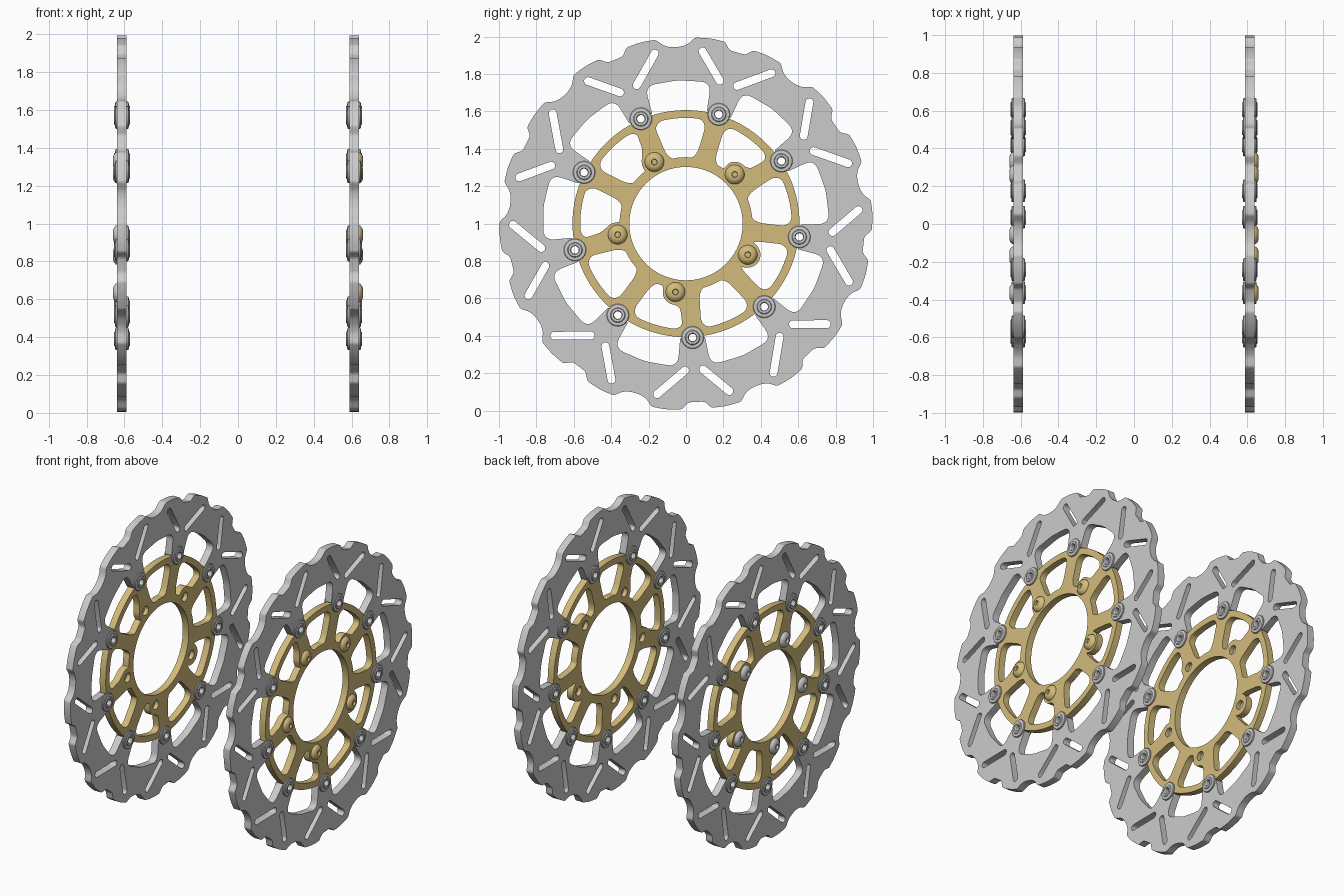
import bpy, bmesh
from math import sin, cos, radians, sqrt, pi
from mathutils import Matrix, Vector

if "Cube" in bpy.data.objects:
    bpy.data.objects.remove(bpy.data.objects["Cube"])

CX = 0.613                                    # disc centre plane, mirrored in x
BOBBINS = [73.3 + 40 * i for i in range(9)]   # floating rivets, degrees
BOLTS = [45.2 + 72 * i for i in range(5)]     # hub bolts, degrees
RB, RH = 0.61, 0.37                           # their pitch radii
TO_SIDE = Matrix(((0, 0, 1, CX), (1, 0, 0, 0), (0, 1, 0, 1), (0, 0, 0, 1)))

gold = bpy.data.materials.new("gold_anodised")
gold.diffuse_color = (0.65, 0.5, 0.2, 1)
gold.use_nodes = True
gold.node_tree.nodes["Principled BSDF"].inputs["Base Color"].default_value = gold.diffuse_color


def pol(a, r):
    return Vector((r * cos(radians(a)), r * sin(radians(a))))


def circle(c, r, n=24):
    return [c + pol(360 * i / n, r) for i in range(n)]


def fillet(pts, n=5):
    """Round a closed path of (point, trim length)."""
    out = []
    for i, (p, r) in enumerate(pts):
        if r == 0:
            out.append(p)
            continue
        a, b = pts[i - 1][0] - p, pts[(i + 1) % len(pts)][0] - p
        s = p + a.normalized() * min(r, a.length * 0.48)
        e = p + b.normalized() * min(r, b.length * 0.48)
        for k in range(n + 1):
            t = k / n
            out.append(s * (1 - t) ** 2 + p * 2 * t * (1 - t) + e * t * t)
    return out


def finish(name, bm, mat=None, mirror=True, flip=False):
    bm.transform(TO_SIDE)
    if flip:
        bm.transform(Matrix.Scale(-1, 4, (1, 0, 0)))
    bmesh.ops.recalc_face_normals(bm, faces=bm.faces)
    me = bpy.data.meshes.new(name)
    bm.to_mesh(me)
    bm.free()
    ob = bpy.data.objects.new(name, me)
    bpy.context.collection.objects.link(ob)
    if mat:
        me.materials.append(mat)
    if mirror:
        ob.modifiers.new("mirror", 'MIRROR')
    bpy.ops.object.select_all(action='DESELECT')
    ob.select_set(True)
    bpy.context.view_layer.objects.active = ob
    bpy.ops.object.shade_smooth_by_angle(angle=radians(30))
    return ob


def plate(name, loops, half, mat=None):
    """Flat plate with holes from closed outlines."""
    cu = bpy.data.curves.new(name + "_outline", 'CURVE')
    cu.dimensions, cu.fill_mode, cu.extrude = '2D', 'BOTH', half
    for loop in loops:
        sp = cu.splines.new('POLY')
        sp.points.add(len(loop) - 1)
        for q, p in zip(sp.points, loop):
            q.co = (p.x, p.y, 0, 1)
        sp.use_cyclic_u = True
    tmp = bpy.data.objects.new(name + "_outline", cu)
    bpy.context.collection.objects.link(tmp)
    bpy.context.view_layer.update()
    me = tmp.evaluated_get(bpy.context.evaluated_depsgraph_get()).to_mesh()
    bm = bmesh.new()
    bm.from_mesh(me)
    bpy.data.objects.remove(tmp)
    bmesh.ops.remove_doubles(bm, verts=bm.verts, dist=1e-5)
    return finish(name, bm, mat)


def lathe(name, profile, places, closed, mat=None, n=24, **kw):
    """Turned (radius, height) profile repeated at the given places."""
    bm = bmesh.new()
    for c in places:
        rings = [[bm.verts.new((c.x + r * cos(2 * pi * k / n), c.y + r * sin(2 * pi * k / n), h))
                  for k in range(n)] for r, h in profile]
        m = len(rings)
        for i in range(m if closed else m - 1):
            a, b = rings[i], rings[(i + 1) % m]
            for k in range(n):
                j = (k + 1) % n
                bm.faces.new((a[k], a[j], b[j], b[k]))
        if not closed:
            bm.faces.new(rings[0])
            bm.faces.new(rings[-1])
    return finish(name, bm, mat, **kw)


# Brake rotor: scalloped rim, V-shaped slot pairs, tabs around the rivets
half_wave = [(2.6, .956, .015), (4.6, .994, .012), (9.3, 1.0, .05), (13.9, .996, .012),
             (16.2, .958, .02), (18.6, .946, .015)]
rim, inner, slots = [], [], []
for b in BOBBINS:
    for a, r, f in [(-a, r, f) for a, r, f in reversed(half_wave)] + half_wave:
        rim.append((pol(b + a, r), f))
    inner += [(pol(b - 6.6, .768), .06), (pol(b - 6.2, .61), .012)]
    inner += [(pol(b, RB) + pol(b + t, .04), 0) for t in range(-90, 91, 15)]
    inner += [(pol(b + 6.2, .61), .012), (pol(b + 6.6, .768), .06), (pol(b + 20, .768), .03)]
    for a0, a1 in ((3.4, 11.2), (-3.7, -12.9)):
        p, q = pol(b + a0, .785), pol(b + a1, .925)
        d = (q - p).normalized() * .021
        s = Vector((-d.y, d.x))
        arc = [radians(t) for t in range(-90, 91, 20)]
        slots.append([q + d * cos(t) + s * sin(t) for t in arc] +
                     [p - d * cos(t) - s * sin(t) for t in arc])
plate("brake_rotor", [fillet(rim), fillet(inner)] + slots, .025)


# Carrier: ring with nine rounded windows, pushed outward around the bolt pads
def window_floor(a):
    r = .355
    for h in BOLTS:
        d = radians(a - h)
        k = .068 ** 2 - (RH * sin(d)) ** 2
        if cos(d) > 0 and k > 0:
            r = max(r, RH * cos(d) + sqrt(k))
    return r


outer, windows = [], []
for b in BOBBINS:
    outer += [pol(b, RB) + pol(b + t, .04) for t in range(270, 89, -15)]
    outer += [pol(b + t, .607) for t in range(5, 36, 3)]
    loop = []
    for cu, cv, start in ((.62, .7, 0), (-.62, .7, 90), (-.62, .3, 180), (.62, .3, 270)):
        for t in range(start, start + 91, 15):
            loop.append((cu + .38 * cos(radians(t)), cv + .3 * sin(radians(t))))
        if start in (90, 270):
            continue
        for k in range(1, 12):                # straight top and floor edges
            loop.append(((.62 - 1.24 * k / 12) * (1 if start == 0 else -1), 1 if start == 0 else 0))
    win = []
    for u, v in loop:
        a = b + 20 + u * (12.3 + 2.9 * v)
        f = window_floor(a)
        win.append(pol(a, f + (.565 - f) * v))
    windows.append(win)
bolt_holes = [circle(pol(a, RH), .031) for a in BOLTS]
plate("carrier", [outer, circle(Vector((0, 0)), .303, 96)] + windows + bolt_holes, .023, gold)

# Hollow floating rivets joining rotor and carrier
side = [(.02, .036), (.024, .042), (.036, .042), (.04, .037), (.057, .035), (.06, .031),
        (.06, .025), (.04, .022)]
lathe("rivets", side + [(r, -h) for r, h in reversed(side)],
      [pol(b, RB) for b in BOBBINS], True)

# Button-head hub bolts on the outer faces: gold on the right, grey on the left
head = [(.014, .034), (.016, .047), (.026, .047), (.038, .042), (.048, .033), (.052, .024),
        (.052, .02), (.031, .02), (.031, .006)]
spots = [pol(a, RH) for a in BOLTS]
lathe("right_bolts", head, spots, False, gold, mirror=False)
lathe("left_bolts", head, spots, False, mirror=False, flip=True)
